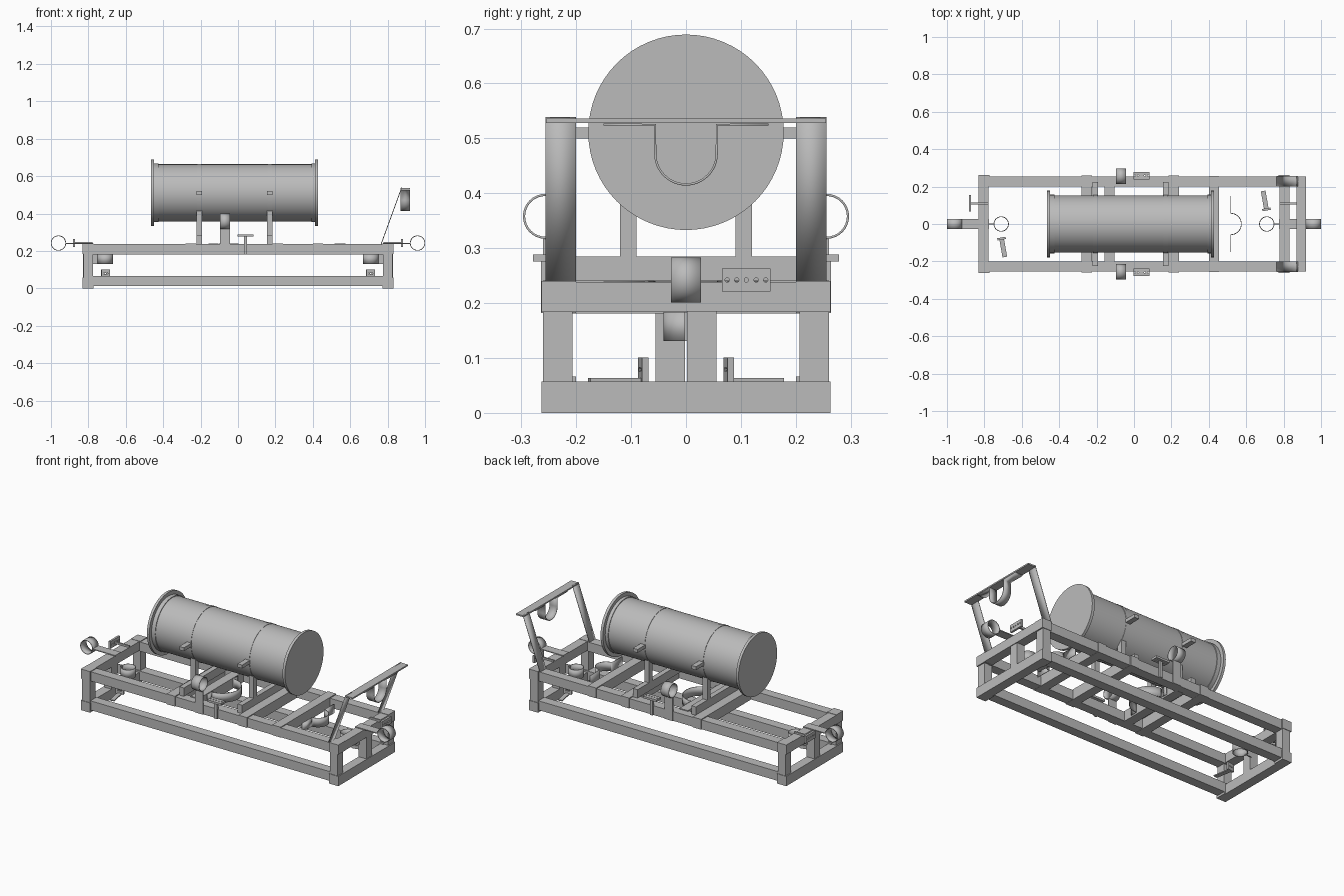
import bpy, bmesh, math
from mathutils import Matrix, Vector

cube = bpy.data.objects.get("Cube")
if cube:
    bpy.data.objects.remove(cube)

steel = bpy.data.materials.new("plain grey steel")
STEEL = (0.5, 0.5, 0.5, 1)
steel.use_nodes = True
steel.diffuse_color = STEEL
steel.node_tree.nodes["Principled BSDF"].inputs["Base Color"].default_value = STEEL


def finish(name, bm, smooth=False):
    mesh = bpy.data.meshes.new(name)
    bmesh.ops.recalc_face_normals(bm, faces=bm.faces)
    bm.to_mesh(mesh)
    bm.free()
    mesh.materials.append(steel)
    ob = bpy.data.objects.new(name, mesh)
    bpy.context.collection.objects.link(ob)
    if smooth:
        bpy.ops.object.select_all(action='DESELECT')
        ob.select_set(True)
        bpy.context.view_layer.objects.active = ob
        bpy.ops.object.shade_smooth_by_angle(angle=math.radians(35))
    return ob


def box(name, x, y, z):
    """Box from (low, high) ranges."""
    bm = bmesh.new()
    size = [b - a for a, b in (x, y, z)]
    mid = [(a + b) / 2 for a, b in (x, y, z)]
    bmesh.ops.create_cube(bm, size=1, matrix=Matrix.Translation(mid) @ Matrix.Diagonal((*size, 1)))
    return finish(name, bm)


def ribbon(name, points, width, closed=False, thick=0.004):
    """Thin strap swept sideways by the width vector."""
    bm = bmesh.new()
    w = Vector(width) / 2
    rows = [(bm.verts.new(Vector(p) - w), bm.verts.new(Vector(p) + w)) for p in points]
    for i in range(len(rows) - (not closed)):
        a, b = rows[i], rows[(i + 1) % len(rows)]
        bm.faces.new((a[0], b[0], b[1], a[1]))
    ob = finish(name, bm, True)
    mod = ob.modifiers.new("thickness", 'SOLIDIFY')
    mod.thickness = thick
    mod.offset = 0
    return ob


def ring(name, center, u, v, width, r=0.039):
    u, v, c = Vector(u), Vector(v), Vector(center)
    pts = []
    for i in range(32):
        t = math.tau * i / 32
        pts.append(c + r * (math.cos(t) * u + math.sin(t) * v))
    ribbon(name, pts, width, True)


def saddle(name, origin, out, r, depth, half, width):
    """Strap lying along y with a U bulging in the out direction."""
    o, d, y = Vector(origin), Vector(out), Vector((0, 1, 0))
    pts = [o - y * half, o - y * r]
    for i in range(25):
        t = math.pi * i / 24
        pts.append(o + d * (depth - r + r * math.sin(t)) - y * r * math.cos(t))
    pts += [o + y * r, o + y * half]
    ribbon(name, pts, width)


def bracket(name, loc, rot, plate=(0.012, 0.088, 0.042), stem=(0.1, 0.01, 0.012), holes=5):
    """Perforated plate facing local +x with a stem behind it."""
    place = Matrix.Translation(loc) @ rot.to_4x4()
    bm = bmesh.new()
    bmesh.ops.create_cube(bm, size=1, matrix=Matrix.Diagonal((*plate, 1)))
    ob = finish(name + "_plate", bm)
    bm = bmesh.new()
    for i in range(holes):
        y = (i - (holes - 1) / 2) * plate[1] * 0.2
        m = Matrix.Translation((0, y, 0)) @ Matrix.Rotation(math.pi / 2, 4, 'Y')
        bmesh.ops.create_cone(bm, cap_ends=True, segments=12, radius1=0.004,
                              radius2=0.004, depth=0.05, matrix=m)
    cutter = finish("hole_cutter", bm)
    cutter.hide_render = True
    mod = ob.modifiers.new("holes", 'BOOLEAN')
    mod.operation = 'DIFFERENCE'
    mod.object = cutter
    bpy.context.view_layer.objects.active = ob
    bpy.ops.object.modifier_apply(modifier=mod.name)
    bpy.data.objects.remove(cutter)
    ob.matrix_world = place
    bm = bmesh.new()
    shift = Matrix.Translation((-stem[0] / 2, 0, (stem[2] - plate[2]) / 2 if holes < 5 else 0))
    bmesh.ops.create_cube(bm, size=1, matrix=shift @ Matrix.Diagonal((*stem, 1)))
    finish(name + "_stem", bm).matrix_world = place


def axes(x, y, z):
    return Matrix((x, y, z)).transposed()


def span(s, a, b):
    return tuple(sorted((s * a, s * b)))


X, Y, Z = Vector((1, 0, 0)), Vector((0, 1, 0)), Vector((0, 0, 1))

# Base frame: long rails, end beams, corner posts
for sy, side in ((1, "back"), (-1, "front")):
    box(side + "_lower_rail", (-0.8, 0.8), span(sy, 0.2, 0.255), (0.012, 0.066))
    box(side + "_upper_rail", (-0.8, 0.8), span(sy, 0.2, 0.255), (0.182, 0.236))
    for sx, end in ((1, "left"), (-1, "right")):
        box(f"{side}_{end}_post", span(sx, 0.775, 0.825), span(sy, 0.207, 0.26), (0.0, 0.238))
        for z in ((0, 0.057), (0.184, 0.24)):
            box(f"{side}_{end}_corner_sleeve", span(sx, 0.772, 0.832), span(sy, 0.2, 0.263), z)
for sx, end in ((1, "left"), (-1, "right")):
    box(end + "_lower_beam", span(sx, 0.778, 0.832), (-0.22, 0.22), (0, 0.057))
    box(end + "_upper_beam", span(sx, 0.778, 0.832), (-0.22, 0.22), (0.185, 0.238))
    box(end + "_middle_post", span(sx, 0.778, 0.828), span(sx, 0.002, 0.056), (0.05, 0.19))

# Deck cross beams
for x, reach in ((-0.2525, 0.26), (-0.132, 0.21), (0.2125, 0.26), (0.4275, 0.257)):
    box("deck_cross_beam", (x - 0.027, x + 0.027), (-reach, reach), (0.181, 0.241))

# Cradles holding the drum
for x in (-0.207, 0.17):
    cx = (x - 0.015, x + 0.015)
    box("cradle_bar", cx, (-0.225, 0.225), (0.236, 0.285))
    for s in (1, -1):
        box("cradle_post", cx, span(s, 0.09, 0.12), (0.28, 0.415))
        box("drum_lug", cx, span(s, 0.145, 0.225), (0.5, 0.52))

# Drum: flanged profile of (x, radius) turned about the x axis
profile = [(-0.464, 0), (-0.464, 0.178), (-0.449, 0.178), (-0.449, 0.157), (-0.425, 0.157), (-0.425, 0.153)]
for x in (-0.207, 0.17):
    profile += [(x - 0.012, 0.153), (x - 0.012, 0.155), (x + 0.012, 0.155), (x + 0.012, 0.153)]
profile += [(0.393, 0.153), (0.393, 0.157), (0.412, 0.157), (0.412, 0.178), (0.428, 0.178), (0.428, 0)]
bm = bmesh.new()
verts = [bm.verts.new((x, 0, r)) for x, r in profile]
edges = [bm.edges.new(pair) for pair in zip(verts, verts[1:])]
bmesh.ops.spin(bm, geom=verts + edges, cent=(0, 0, 0), axis=X, angle=math.tau, steps=64)
bmesh.ops.remove_doubles(bm, verts=bm.verts, dist=0.0001)
finish("drum", bm, True).location.z = 0.511

# Tilted end handle with its hanging strap
for s in (1, -1):
    ribbon("handle_upright", [(0.765, s * 0.228, 0.236), (0.875, s * 0.228, 0.538)], (0, 0.055, 0))
box("handle_top_plate", (0.87, 0.92), (-0.255, 0.255), (0.528, 0.536))
saddle("handle_strap", (0.895, 0, 0.525), -Z, 0.056, 0.109, 0.15, (0.05, 0, 0))

# Deck saddles
saddle("end_saddle", (0.517, 0, 0.213), X, 0.057, 0.057, 0.15, (0, 0, 0.053))
saddle("middle_saddle", (-0.1, 0, 0.213), X, 0.1, 0.1, 0.14, (0, 0, 0.053))

# End rings, hanging rings and their brackets
for s in (1, -1):
    ring("end_ring", (s * 0.96, 0, 0.242), X, Z, (0, 0.054, 0))
    box("end_ring_strap", span(s, 0.775, 0.922), (-0.026, 0.026), (0.238, 0.243))
    bracket("end_bracket", (s * 0.877, 0.11, 0.242), Matrix.Rotation(0 if s > 0 else math.pi, 3, 'Z'))
    ring("hanging_ring", (s * 0.71, 0, 0.157), X, Y, (0, 0, 0.053))
    box("hanging_ring_strap", span(s, 0.745, 0.785), (-0.003, 0.003), (0.131, 0.184))
    turn = Matrix.Rotation(math.radians(10), 3, 'Z')
    bracket("lower_bracket", (s * 0.708, s * 0.078, 0.079), turn @ axes(-s * Y, s * X, Z),
            (0.012, 0.045, 0.043), (0.1, 0.025, 0.006), 3)

# Side rings and brackets
for s in (1, -1):
    ring("side_ring", (-0.07, s * 0.256, 0.358), Y, Z, (0.052, 0, 0))
    box("side_ring_stand", (-0.096, -0.044), span(s, 0.254, 0.26), (0.182, 0.32))
    bracket("side_bracket", (0.04, s * 0.258, 0.282), axes(Z, X, Y), stem=(0.1, 0.018, 0.012))
